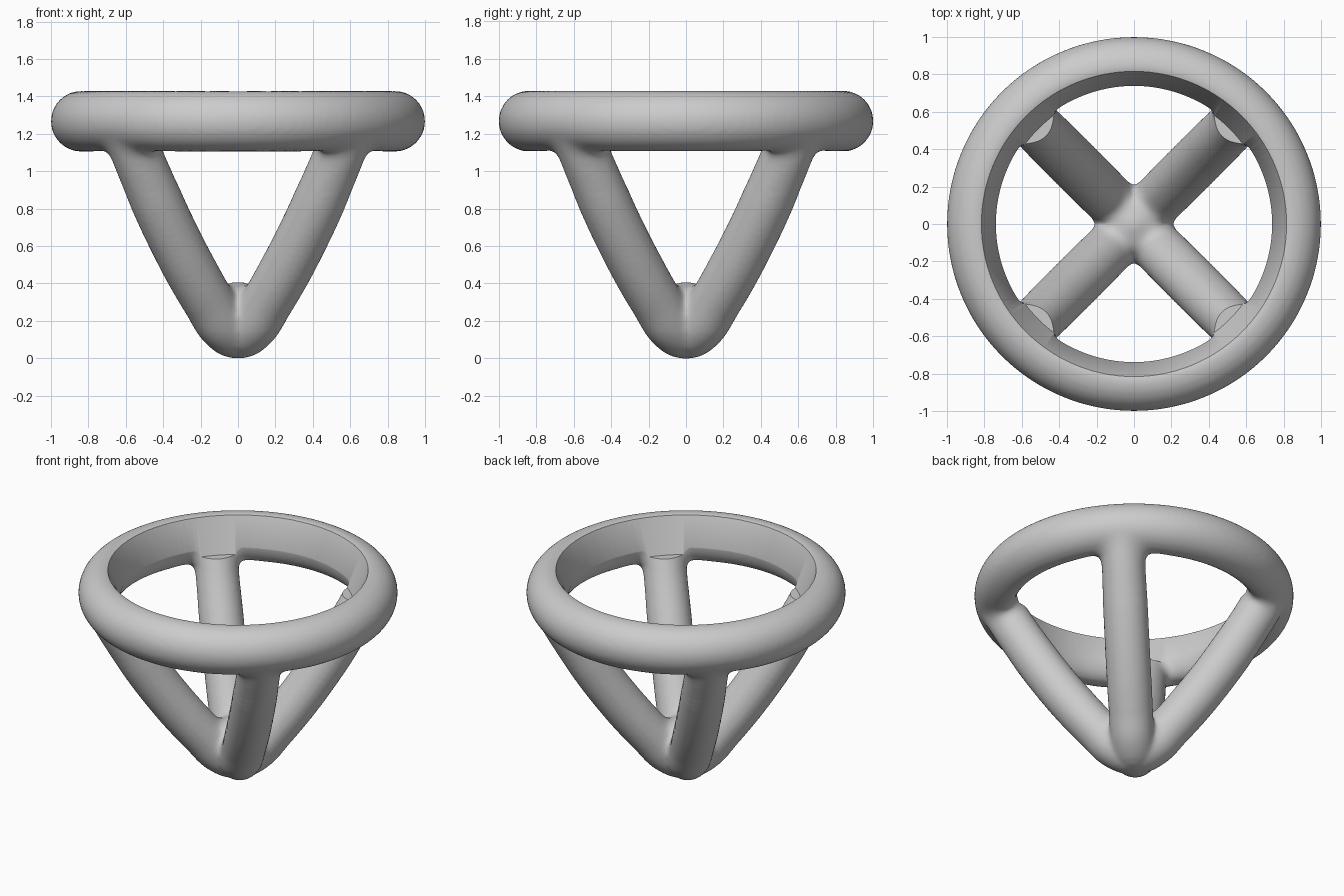
import bpy, bmesh, math
from mathutils import Vector, Matrix

if "Cube" in bpy.data.objects:
    bpy.data.objects.remove(bpy.data.objects["Cube"])


def link(name, bm):
    me = bpy.data.meshes.new(name)
    bm.to_mesh(me)
    bm.free()
    ob = bpy.data.objects.new(name, me)
    bpy.context.collection.objects.link(ob)
    return ob


def revolve(bm, profile, steps):
    """Spin a closed (radius, z) profile round the z axis."""
    rings = []
    for i in range(steps):
        a = 2 * math.pi * i / steps
        rings.append([bm.verts.new((r * math.cos(a), r * math.sin(a), z)) for r, z in profile])
    n = len(profile)
    for i in range(steps):
        p, q = rings[i], rings[(i + 1) % steps]
        for j in range(n):
            k = (j + 1) % n
            bm.faces.new((p[j], q[j], q[k], p[k]))


def tube(points, radius):
    """Round tube along a smooth path, returned as a mesh."""
    cu = bpy.data.curves.new("path", 'CURVE')
    cu.dimensions = '3D'
    cu.bevel_depth = radius
    cu.bevel_resolution = 8
    cu.use_fill_caps = True
    cu.resolution_u = 10
    sp = cu.splines.new('BEZIER')
    sp.bezier_points.add(len(points) - 1)
    for b, p in zip(sp.bezier_points, points):
        b.co = p
        b.handle_left_type = b.handle_right_type = 'AUTO'
    ob = bpy.data.objects.new("path", cu)
    bpy.context.collection.objects.link(ob)
    dg = bpy.context.evaluated_depsgraph_get()
    me = bpy.data.meshes.new_from_object(ob.evaluated_get(dg))
    bpy.data.objects.remove(ob)
    return me


bm = bmesh.new()

# ring: round outside, narrower inside
RC, ZC, RR = 0.838, 1.273, 0.162
profile = []
for i in range(40):
    a = 2 * math.pi * i / 40
    c, s = math.cos(a), math.sin(a)
    profile.append((RC + c * (RR if c > 0 else 0.102), ZC + s * RR))
revolve(bm, profile, 128)

# two crossed U-shaped tubes make the four legs
half = [(0.1, 0.18), (0.22, 0.31), (0.45, 0.60), (0.72, 1.02), (0.83, 1.22)]
path = [(-r, z) for r, z in reversed(half)] + [(0, 0.145)] + half
for ang in (45, 135):
    a = math.radians(ang)
    bm.from_mesh(tube([(r * math.cos(a), r * math.sin(a), z) for r, z in path], 0.141))

# filler where the legs meet
bmesh.ops.create_icosphere(bm, subdivisions=4, radius=0.17,
                           matrix=Matrix.Translation((0, 0, 0.25)))
bmesh.ops.recalc_face_normals(bm, faces=bm.faces)
stand = link("ring_stand", bm)


def bake(ob):
    dg = bpy.context.evaluated_depsgraph_get()
    me = bpy.data.meshes.new_from_object(ob.evaluated_get(dg))
    ob.modifiers.clear()
    ob.data = me


# fuse everything into one skin
m = stand.modifiers.new("fuse", 'REMESH')
m.mode = 'VOXEL'
m.voxel_size = 0.018
bake(stand)

# soften only the joints, to make fillets
joints = [(Vector((0, 0, 0.32)), 0.36)]
for k in range(4):
    a = math.radians(45 + 90 * k)
    joints.append((Vector((0.76 * math.cos(a), 0.76 * math.sin(a), 1.1)), 0.32))
vg = stand.vertex_groups.new(name="joints")
for v in stand.data.vertices:
    w = max(min(1, 2 * (1 - (v.co - c).length / rad)) for c, rad in joints)
    w *= min(1, max(0, (v.co.z - 0.03) / 0.15))
    if math.hypot(v.co.x, v.co.y) > 0.8:
        w *= min(1, max(0, (1.27 - v.co.z) / 0.12))
    if w > 0:
        vg.add([v.index], w, 'REPLACE')
m = stand.modifiers.new("even", 'SMOOTH')
m.factor, m.iterations = 0.5, 3
m = stand.modifiers.new("fillet", 'SMOOTH')
m.factor, m.iterations, m.vertex_group = 0.5, 40, "joints"
bake(stand)

# tapered seat cut inside the rim
cb = bmesh.new()
z0, r0, z1, r1 = 1.20, 0.722, 1.50, 0.845
bmesh.ops.create_cone(cb, cap_ends=True, segments=128, radius1=r0, radius2=r1,
                      depth=z1 - z0, matrix=Matrix.Translation((0, 0, (z0 + z1) / 2)))
cutter = link("seat_cutter", cb)
cutter.hide_render = True
m = stand.modifiers.new("seat", 'BOOLEAN')
m.operation, m.solver, m.object = 'DIFFERENCE', 'EXACT', cutter
bake(stand)
bpy.data.objects.remove(cutter)

# stand on the ground at z = 0
low = min(v.co.z for v in stand.data.vertices)
stand.data.transform(Matrix.Translation((0, 0, -low)))

bpy.context.view_layer.objects.active = stand
stand.select_set(True)
bpy.ops.object.shade_smooth_by_angle(angle=math.radians(40))
